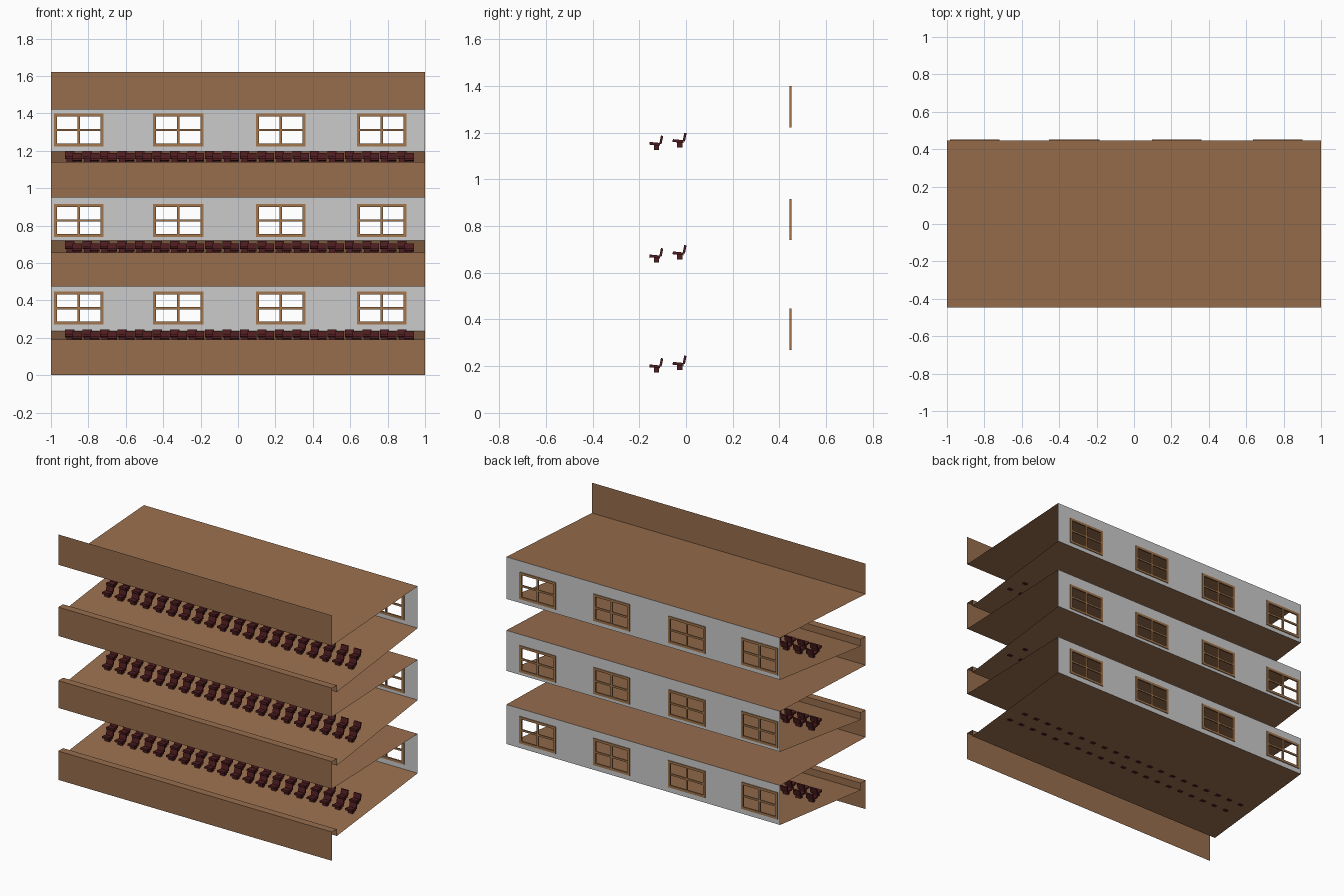
import bpy, bmesh
from mathutils import Matrix, Vector

if "Cube" in bpy.data.objects:
    bpy.data.objects.remove(bpy.data.objects["Cube"])


def material(name, rgb):
    m = bpy.data.materials.new(name)
    m.diffuse_color = (*rgb, 1)
    m.use_nodes = True
    m.node_tree.nodes["Principled BSDF"].inputs["Base Color"].default_value = m.diffuse_color
    return m


WOOD = material("wood", (0.31, 0.155, 0.075))
FRAME = material("frame_wood", (0.36, 0.18, 0.075))
SEAT = material("dark_red", (0.075, 0.012, 0.014))


def finish(bm, name, mat=None):
    me = bpy.data.meshes.new(name)
    bm.to_mesh(me)
    bm.free()
    ob = bpy.data.objects.new(name, me)
    bpy.context.collection.objects.link(ob)
    if mat:
        me.materials.append(mat)
    return ob


def add_box(bm, center, size, tilt=0):
    m = (Matrix.Translation(center) @ Matrix.Rotation(tilt, 4, 'X')
         @ Matrix.Diagonal((*size, 1)))
    bmesh.ops.create_cube(bm, size=1, matrix=m)


def sheet(name, profile):
    """Thin sheet: a (y, z) profile swept across the full width."""
    bm = bmesh.new()
    rows = [[bm.verts.new((x, y, z)) for y, z in profile] for x in (-1, 1)]
    for i in range(len(profile) - 1):
        bm.faces.new((rows[0][i], rows[1][i], rows[1][i + 1], rows[0][i + 1]))
    return finish(bm, name, WOOD)


FRONT, BACK, LEDGE = -0.447, 0.447, -0.397
WINDOWS = [(-0.985, -0.718), (-0.455, -0.185), (0.095, 0.362), (0.635, 0.902)]


def back_wall(name, z0, z1, w0, w1):
    """Wall sheet with four window openings."""
    xs = [-1] + [x for w in WINDOWS for x in w] + [1]
    zs = [z0, w0, w1, z1]
    bm = bmesh.new()
    grid = [[bm.verts.new((x, BACK, z)) for z in zs] for x in xs]
    for i in range(len(xs) - 1):
        for j in range(3):
            if i % 2 and j == 1:
                continue
            bm.faces.new((grid[i][j], grid[i + 1][j],
                          grid[i + 1][j + 1], grid[i][j + 1]))
    return finish(bm, name)


def window_frames(name, w0, w1):
    """Outer frame plus a cross of glazing bars in each opening."""
    bm = bmesh.new()
    t, d = 0.016, 0.01
    zc, h = (w0 + w1) / 2, w1 - w0
    for x0, x1 in WINDOWS:
        xc, w = (x0 + x1) / 2, x1 - x0
        for x in (x0 + t / 2, x1 - t / 2):
            add_box(bm, (x, BACK, zc), (t, d, h))
        for z in (w0 + t / 2, w1 - t / 2):
            add_box(bm, (xc, BACK, z), (w - 2 * t, d, t))
        add_box(bm, (xc, BACK, zc), (0.012, d * 0.8, h - 2 * t))
        add_box(bm, (xc, BACK, zc), (w - 2 * t, d * 0.8, 0.012))
    return finish(bm, name, FRAME)


def seat_row(name, x, y, z):
    """One seat repeated twenty times along the row, facing the front."""
    bm = bmesh.new()
    add_box(bm, (0, 0.003, 0.009), (0.034, 0.022, 0.022))            # pedestal
    add_box(bm, (0, -0.004, 0.025), (0.05, 0.046, 0.012), -0.1)      # cushion
    add_box(bm, (0, 0.024, 0.042), (0.05, 0.01, 0.036), -0.2)        # backrest
    ob = finish(bm, name, SEAT)
    ob.location = (x, y, z)
    arr = ob.modifiers.new("repeat", 'ARRAY')
    arr.count = 20
    arr.use_relative_offset = False
    arr.use_constant_offset = True
    arr.constant_offset_displace = (0.0935, 0, 0)


# storeys: fascia bottom, fascia top, floor back, wall top, window bottom, window top
STOREYS = [(0.0, 0.19, 0.237, 0.497, 0.27, 0.447),
           (0.475, 0.655, 0.72, 0.987, 0.74, 0.915),
           (0.95, 1.14, 1.195, 1.472, 1.222, 1.40)]

ceiling = None
for n, (f0, f1, zb, wt, w0, w1) in enumerate(STOREYS, 1):
    # fascia, ledge and sloping floor, with the ceiling of the storey below
    zf = f1 - 0.045
    profile = [(FRONT, f0), (FRONT, f1), (LEDGE, f1), (LEDGE, zf), (BACK, zb)]
    if ceiling is not None:
        profile.insert(0, (BACK, ceiling))
    sheet(f"balcony_floor_{n}", profile)
    ceiling = wt
    back_wall(f"back_wall_{n}", zb, wt, w0, w1)
    window_frames(f"window_frames_{n}", w0, w1)
    # two staggered rows of seats resting on the slope
    for label, x, y in (("front", -0.86, -0.13), ("back", -0.90, -0.03)):
        z = zf + (y - LEDGE) / (BACK - LEDGE) * (zb - zf)
        seat_row(f"seats_{label}_{n}", x, y, z)

# roof slab with its upright front fascia
sheet("roof", [(FRONT, 1.62), (FRONT, 1.42), (BACK, ceiling)])
